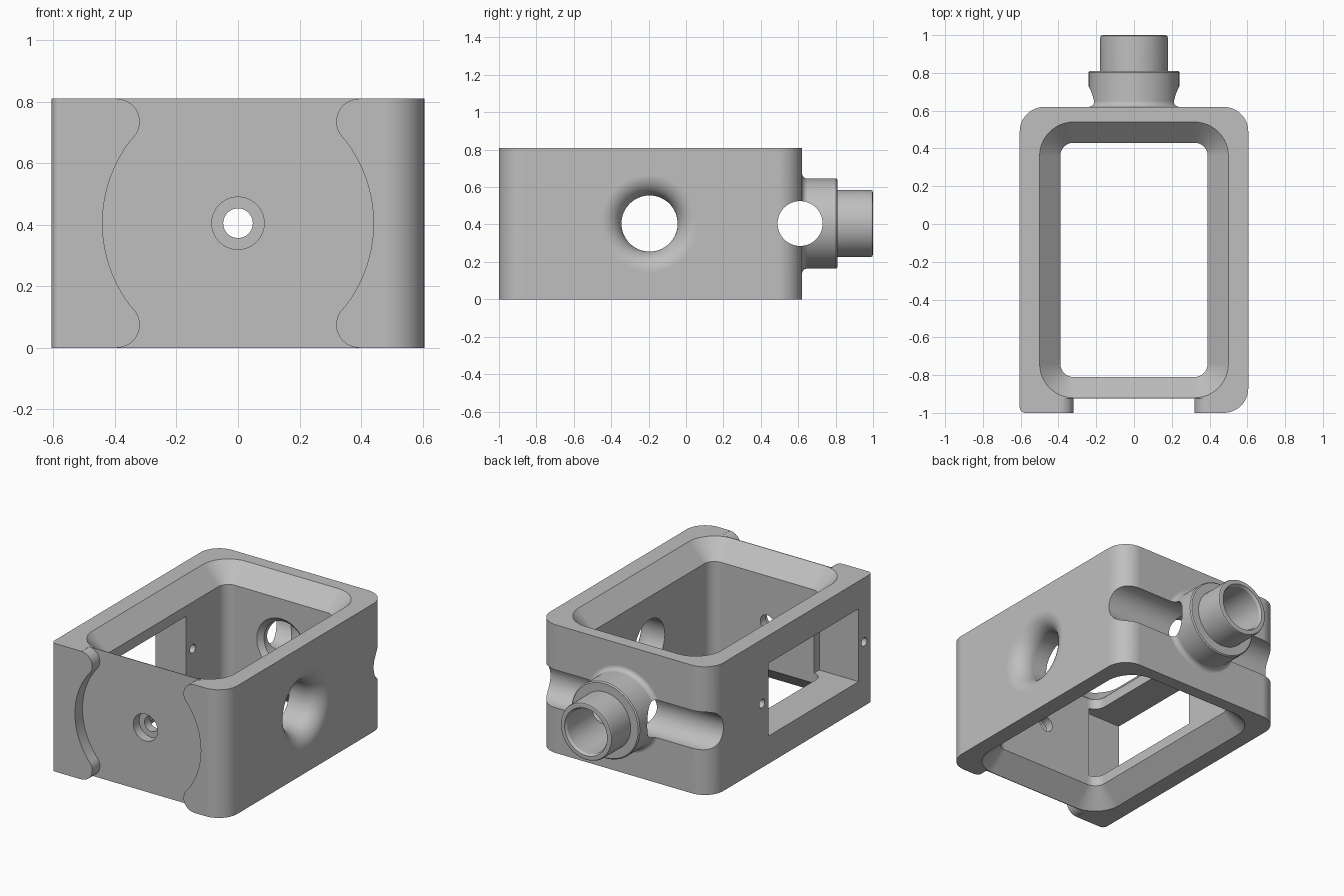
import bpy
import bmesh
from math import cos, sin, pi, radians, atan2

if "Cube" in bpy.data.objects:
    bpy.data.objects.remove(bpy.data.objects["Cube"], do_unlink=True)

MID = 0.405          # mid height of the housing
TOP = 2 * MID
SEG = 96

grey = bpy.data.materials.new("plain_grey")
grey.use_nodes = True
colour = (0.52, 0.52, 0.52, 1)
grey.diffuse_color = colour
grey.node_tree.nodes["Principled BSDF"].inputs["Base Color"].default_value = colour


def loft(name, loops):
    """Closed solid through matching loops of points."""
    bm = bmesh.new()
    rows = [[bm.verts.new(p) for p in loop] for loop in loops]
    n = len(rows[0])
    for a, b in zip(rows, rows[1:]):
        for i in range(n):
            j = (i + 1) % n
            bm.faces.new((a[i], a[j], b[j], b[i]))
    bm.faces.new(rows[0])
    bm.faces.new(rows[-1])
    bmesh.ops.recalc_face_normals(bm, faces=bm.faces)
    mesh = bpy.data.meshes.new(name)
    bm.to_mesh(mesh)
    bm.free()
    mesh.materials.append(grey)
    obj = bpy.data.objects.new(name, mesh)
    bpy.context.collection.objects.link(obj)
    return obj


def lathe(name, axis, profile, centre=0.0, z=MID):
    """Turned solid along x or y; profile holds (position, radius)."""
    loops = []
    for pos, r in profile:
        loop = []
        for i in range(SEG):
            t = 2 * pi * i / SEG
            side, up = centre + r * cos(t), z + r * sin(t)
            loop.append((pos, side, up) if axis == "x" else (side, pos, up))
        loops.append(loop)
    return loft(name, loops)


def arc(cx, cy, r, start, end, steps=12):
    return [(cx + r * cos(start + (end - start) * i / steps),
             cy + r * sin(start + (end - start) * i / steps)) for i in range(steps + 1)]


def rounded(x0, x1, y0, y1, radii, z):
    """Rounded rectangle; radii run front left, front right, back right, back left."""
    corners = [(x0, y0, 1, 1), (x1, y0, -1, 1), (x1, y1, -1, -1), (x0, y1, 1, -1)]
    pts = []
    for k, ((x, y, sx, sy), r) in enumerate(zip(corners, radii)):
        a = pi + k * pi / 2
        pts += arc(x + sx * r, y + sy * r, r, a, a + pi / 2)
    return [(x, y, z) for x, y in pts]


def combine(target, tool, operation="DIFFERENCE"):
    mod = target.modifiers.new("cut", "BOOLEAN")
    mod.operation = operation
    mod.solver = "EXACT"
    mod.object = tool
    bpy.ops.object.select_all(action="DESELECT")
    bpy.context.view_layer.objects.active = target
    target.select_set(True)
    bpy.ops.object.modifier_apply(modifier=mod.name)
    bpy.data.objects.remove(tool, do_unlink=True)


# Outer block: one front corner is nearly square, the others are rounded
outline = (-0.605, 0.605, -1.0, 0.62, (0.03, 0.13, 0.13, 0.13))
housing = loft("housing", [rounded(*outline, z) for z in (0, TOP)])

# Open cavity with chamfered rims at top and bottom
cavity = []
for z, grow in ((-0.01, 0.12), (0.11, 0), (TOP - 0.11, 0), (TOP + 0.01, 0.12)):
    cavity.append(rounded(-0.39 - grow, 0.39 + grow, -0.81 - grow, 0.43 + grow,
                          [0.07 + grow] * 4, z))
combine(housing, loft("cavity_cutter", cavity))

# Front recess: large round flanked by small lobes
lobe_x, lobe_z = 0.393, TOP - 0.075
tangent = atan2(lobe_z - MID, lobe_x)
quarter = [(lobe_x, TOP + 0.1)]
quarter += arc(lobe_x, lobe_z, 0.074, pi / 2, pi + tangent, 20)
quarter += arc(0, MID, 0.44, tangent, 0, 16)[1:]
right = quarter + [(x, TOP - z) for x, z in reversed(quarter[:-1])]
recess = right + [(-x, z) for x, z in reversed(right)]
combine(housing, loft("recess_cutter",
                      [[(x, y, z) for x, z in recess] for y in (-1.1, -0.924)]))

# Stepped neck on the back, with a small fillet at its root
neck = [(0.56, 0.27)]
neck += [(y, r) for r, y in arc(0.27, 0.65, 0.03, -pi / 2, -pi, 6)]
neck += [(0.803, 0.24), (0.81, 0.233), (0.81, 0.18),
         (0.985, 0.18), (0.996, 0.176), (1.0, 0.165)]
combine(housing, lathe("neck", "y", neck), "UNION")

# Bore through the neck, eased at both ends
combine(housing, lathe("bore_cutter", "y", [(0.40, 0.17), (0.43, 0.17), (0.46, 0.14),
                                            (0.985, 0.14), (1.02, 0.16)]))

# Cross groove running the full width of the back
combine(housing, lathe("groove_cutter", "x", [(-0.8, 0.12), (0.8, 0.12)], 0.61))

# Flared side hole
flare = [(0.3, 0.15)]
flare += [(x, r) for r, x in arc(0.26, 0.495, 0.11, pi, pi / 2, 12)]
flare += [(0.7, 0.26)]
combine(housing, lathe("side_hole_cutter", "x", flare, -0.195))

# Counterbored front hole
combine(housing, lathe("front_hole_cutter", "y", [(-1.1, 0.085), (-0.865, 0.085),
                                                  (-0.865, 0.048), (-0.7, 0.048)]))

# Rectangular side window
window = [(-0.86, MID - 0.23), (0.04, MID - 0.23), (0.04, MID + 0.23), (-0.86, MID + 0.23)]
combine(housing, loft("window_cutter", [[(x, y, z) for y, z in window]
                                        for x in (-0.8, -0.33)]))

# Screw holes beside the window
for y, end in ((0.105, -0.3), (-0.915, -0.46)):
    combine(housing, lathe("screw_cutter", "x", [(-0.8, 0.027), (end, 0.027)], y))

# Smooth turned surfaces, crisp machined edges
bpy.ops.object.select_all(action="DESELECT")
bpy.context.view_layer.objects.active = housing
housing.select_set(True)
bpy.ops.object.shade_smooth_by_angle(angle=radians(28))
weighted = housing.modifiers.new("even_shading", "WEIGHTED_NORMAL")
weighted.keep_sharp = True
